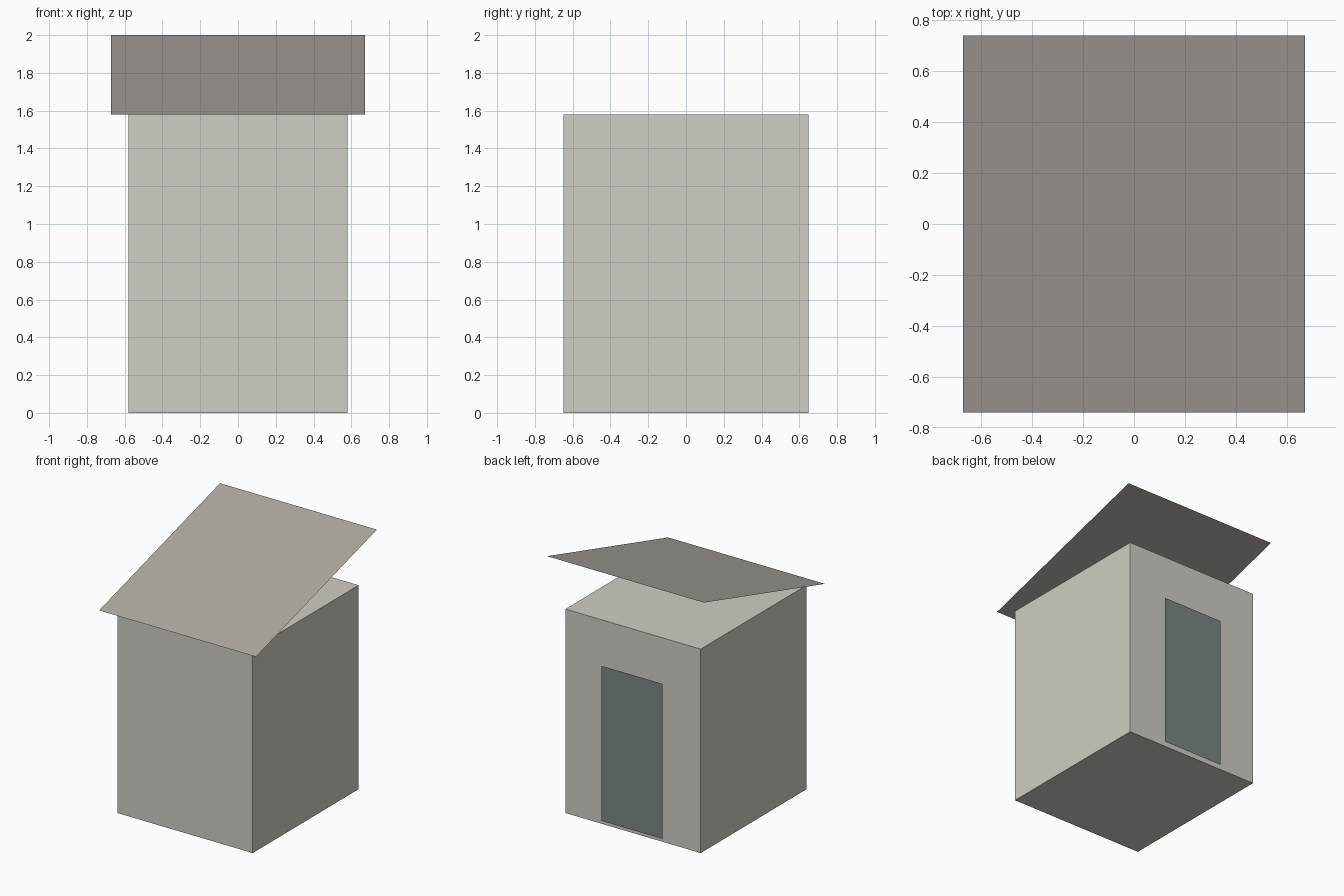
import bpy
import bmesh
from mathutils import Vector

cube = bpy.data.objects.get("Cube")
if cube:
    bpy.data.objects.remove(cube, do_unlink=True)

WIDTH, DEPTH, WALL_TOP = 1.16, 1.296, 1.58


def linear(c):
    c /= 255
    return c / 12.92 if c <= 0.04045 else ((c + 0.055) / 1.055) ** 2.4


def material(name, *rgb):
    colour = [linear(c) for c in rgb] + [1]
    mat = bpy.data.materials.new(name)
    mat.use_nodes = True
    mat.diffuse_color = colour
    bsdf = next(n for n in mat.node_tree.nodes if n.type == "BSDF_PRINCIPLED")
    bsdf.inputs["Base Color"].default_value = colour
    return mat


def finish(name, bm, mat):
    mesh = bpy.data.meshes.new(name)
    bm.to_mesh(mesh)
    bm.free()
    mesh.materials.append(mat)
    obj = bpy.data.objects.new(name, mesh)
    bpy.context.collection.objects.link(obj)
    return obj


def sheet(name, start, end, half_width, mat):
    """Thin rectangle spanning the (y, z) points start and end across x."""
    bm = bmesh.new()
    corners = [(-half_width, *start), (half_width, *start),
               (half_width, *end), (-half_width, *end)]
    bm.faces.new([bm.verts.new(c) for c in corners])
    return finish(name, bm, mat)


wall_paint = material("pale_stone", 208, 205, 195)
roof_paint = material("warm_grey", 174, 167, 160)
door_paint = material("grey_green", 121, 136, 126)

# Closed box for the walls
bm = bmesh.new()
bmesh.ops.create_cube(bm, size=1)
bmesh.ops.scale(bm, vec=Vector((WIDTH, DEPTH, WALL_TOP)), verts=bm.verts)
bmesh.ops.translate(bm, vec=Vector((0, 0, WALL_TOP / 2)), verts=bm.verts)
finish("walls", bm, wall_paint)

# Single sloping roof sheet, low at the front and high at the back
sheet("roof", (-0.74, WALL_TOP), (0.74, 2.0), 0.672, roof_paint)

# Door panel just proud of the back wall, facing outward
door_y = DEPTH / 2 + 0.013
sheet("back_door", (door_y, 1.23), (door_y, 0.03), 0.262, door_paint).data.flip_normals()
